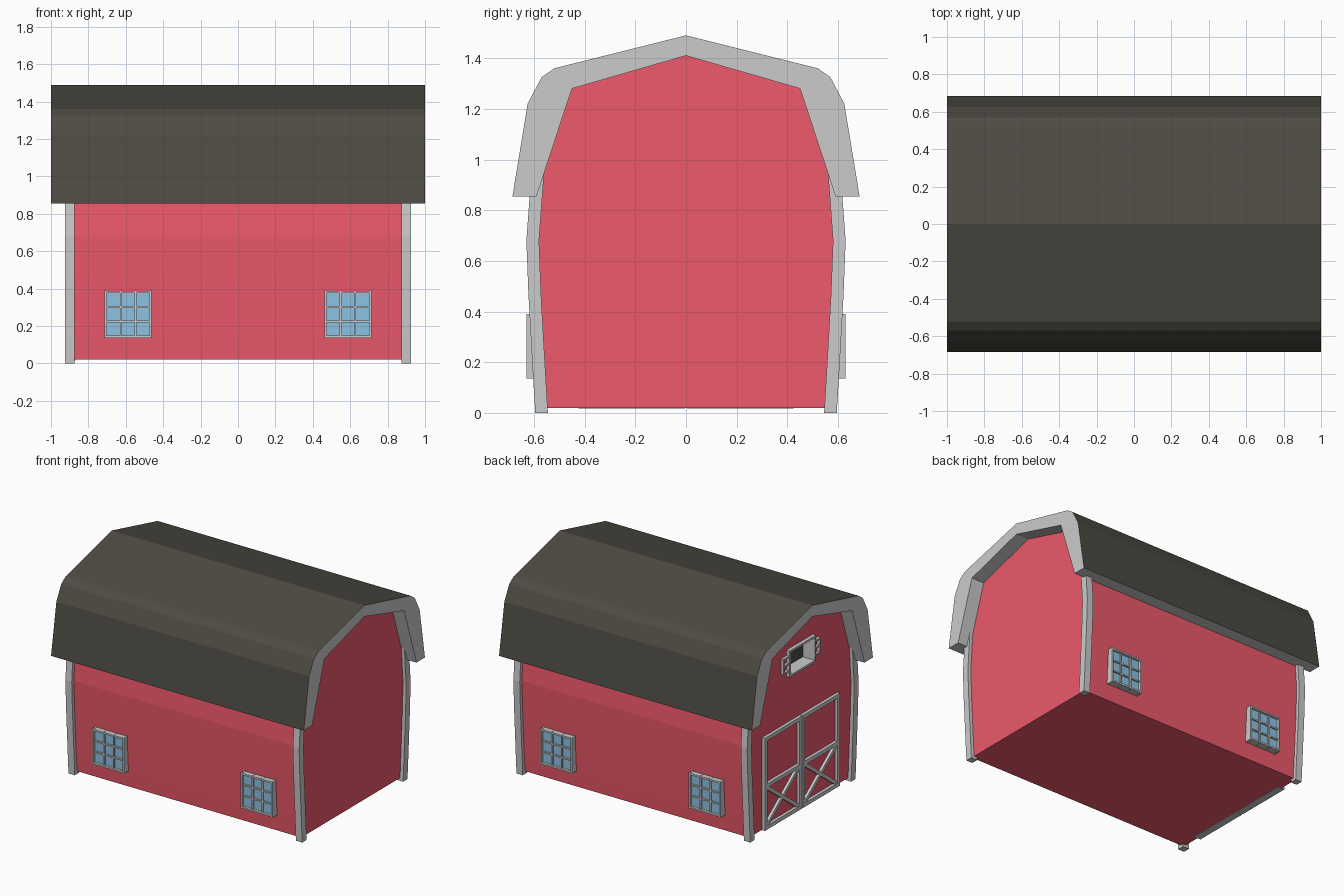
import bpy, bmesh, math
from mathutils import Vector

if "Cube" in bpy.data.objects:
    bpy.data.objects.remove(bpy.data.objects["Cube"])


def material(name, rgb):
    m = bpy.data.materials.new(name)
    m.diffuse_color = (*rgb, 1)
    m.use_nodes = True
    m.node_tree.nodes["Principled BSDF"].inputs["Base Color"].default_value = m.diffuse_color
    return m


RED = material("red_boards", (0.85, 0.10, 0.15))
DARK = material("dark_shingle", (0.075, 0.07, 0.055))
GREY = material("grey_trim", (0.8, 0.8, 0.8))
BLUE = material("blue_glass", (0.27, 0.54, 0.76))


def prism(bm, pts, x0, x1):
    """Extrude a closed (y, z) outline along x."""
    a = [bm.verts.new((x0, y, z)) for y, z in pts]
    b = [bm.verts.new((x1, y, z)) for y, z in pts]
    bm.faces.new(a)
    bm.faces.new(b[::-1])
    for i in range(len(pts)):
        j = (i + 1) % len(pts)
        bm.faces.new((a[i], a[j], b[j], b[i]))


def box(bm, x0, x1, y0, y1, z0, z1):
    prism(bm, [(y0, z0), (y1, z0), (y1, z1), (y0, z1)], x0, x1)


def bar(bm, p, q, w, x0, x1):
    """Straight bar between two (y, z) points."""
    p, q = Vector(p), Vector(q)
    d = (q - p).normalized()
    n = Vector((-d.y, d.x)) * w / 2
    prism(bm, [p - n, q - n, q + n, p + n], x0, x1)


def finish(bm, name, *mats):
    bmesh.ops.recalc_face_normals(bm, faces=bm.faces)
    me = bpy.data.meshes.new(name)
    bm.to_mesh(me)
    bm.free()
    for m in mats:
        me.materials.append(m)
    ob = bpy.data.objects.new(name, me)
    bpy.context.collection.objects.link(ob)
    return ob


def mirrored(half):
    """Half outline (y >= 0) to a full symmetric one."""
    return half + [(-y, z) for y, z in reversed(half) if y > 0]


# Bowed walls with gable ends
WALL = [(0.57, 0.02), (0.579, 0.15), (0.597, 0.47), (0.605, 0.68), (0.585, 0.95)]
bm = bmesh.new()
prism(bm, mirrored(WALL + [(0.47, 1.30), (0, 1.43)]), -0.9, 0.9)
walls = finish(bm, "barn_walls", RED)

# Loft opening cut into the door gable
bm = bmesh.new()
box(bm, -1.0, -0.82, -0.14, 0.14, 1.02, 1.19)
cutter = finish(bm, "loft_cutter")
cutter.hide_render = True
cutter.hide_viewport = True
cutter.display_type = 'WIRE'
cut = walls.modifiers.new("loft_opening", 'BOOLEAN')
cut.operation = 'DIFFERENCE'
cut.solver = 'EXACT'
cut.object = cutter

# Gambrel roof: dark outside, grey ends and underside
outer = [(0.685, 0.855), (0.625, 1.22), (0.57, 1.325), (0.52, 1.36), (0, 1.49)]
inner = [(0.59, 0.855), (0.45, 1.28), (0, 1.41)]
bm = bmesh.new()
prism(bm, mirrored(outer) + mirrored(inner)[::-1], -1, 1)
bm.faces.ensure_lookup_table()
for i, f in enumerate(bm.faces):
    f.material_index = 1 if 2 <= i < 10 else 0
finish(bm, "gambrel_roof", GREY, DARK)

# Corner posts following the wall curve
path = [(0.57, 0.0)] + WALL[1:]
for sx in (-1, 1):
    for sy in (-1, 1):
        bm = bmesh.new()
        outline = [(sy * (y + 0.025), z) for y, z in path]
        outline += [(sy * (y - 0.025), z) for y, z in reversed(path)]
        prism(bm, outline, sx * 0.875, sx * 0.925)
        finish(bm, "corner_post", GREY)

# Side windows: frame, muntins and glass
for sy in (-1, 1):
    for cx in (-0.588, 0.588):
        h, z0, z1 = 0.126, 0.135, 0.39
        cz = (z0 + z1) / 2
        bm = bmesh.new()
        for s in (-1, 1):
            a, b = sorted((s * h, s * (h - 0.012)))
            box(bm, cx + a, cx + b, sy * 0.56, sy * 0.63, z0, z1)
            box(bm, cx - h, cx + h, sy * 0.56, sy * 0.63, cz + a, cz + b)
            m = s * 0.039
            box(bm, cx + m - 0.005, cx + m + 0.005, sy * 0.56, sy * 0.622, z0, z1)
            box(bm, cx - h, cx + h, sy * 0.56, sy * 0.622, cz + m - 0.005, cz + m + 0.005)
        finish(bm, "window_frame", GREY)
        bm = bmesh.new()
        box(bm, cx - 0.12, cx + 0.12, sy * 0.56, sy * 0.612, z0 + 0.006, z1 - 0.006)
        finish(bm, "window_glass", BLUE)

# Double barn door with crossed braces
X0, X1, W = -0.922, -0.87, 0.028
for s in (-1, 1):
    bm = bmesh.new()
    lo, hi, mid = 0.017 + W / 2, 0.68 - W / 2, 0.33
    near, far = s * (0.003 + W / 2), s * (0.425 - W / 2)
    for y in (near, far):
        bar(bm, (y, 0.017), (y, 0.68), W, X0, X1)
    for z in (lo, mid, hi):
        bar(bm, (near, z), (far, z), W, X0, X1)
    bar(bm, (near, lo), (far, mid), W * 0.9, X0 + 0.003, X1)
    bar(bm, (near, mid), (far, lo), W * 0.9, X0 + 0.003, X1)
    finish(bm, "door_leaf_trim", GREY)

# Loft window: deep surround, dark back and small slatted side brackets
bm = bmesh.new()
for s in (-1, 1):
    box(bm, -0.925, -0.82, s * 0.135, s * 0.15, 1.01, 1.20)
    a, b = sorted((s * 0.095, s * 0.08))
    box(bm, -0.925, -0.82, -0.15, 0.15, 1.105 + a, 1.105 + b)
    for z in (1.055, 1.105, 1.155):
        bar(bm, (s * 0.14, z), (s * 0.21, z), 0.012, -0.92, -0.89)
    bar(bm, (s * 0.204, 1.049), (s * 0.204, 1.161), 0.012, -0.92, -0.89)
finish(bm, "loft_window_frame", GREY)
bm = bmesh.new()
box(bm, -0.83, -0.82, -0.14, 0.14, 1.015, 1.195)
finish(bm, "loft_window_back", DARK)
